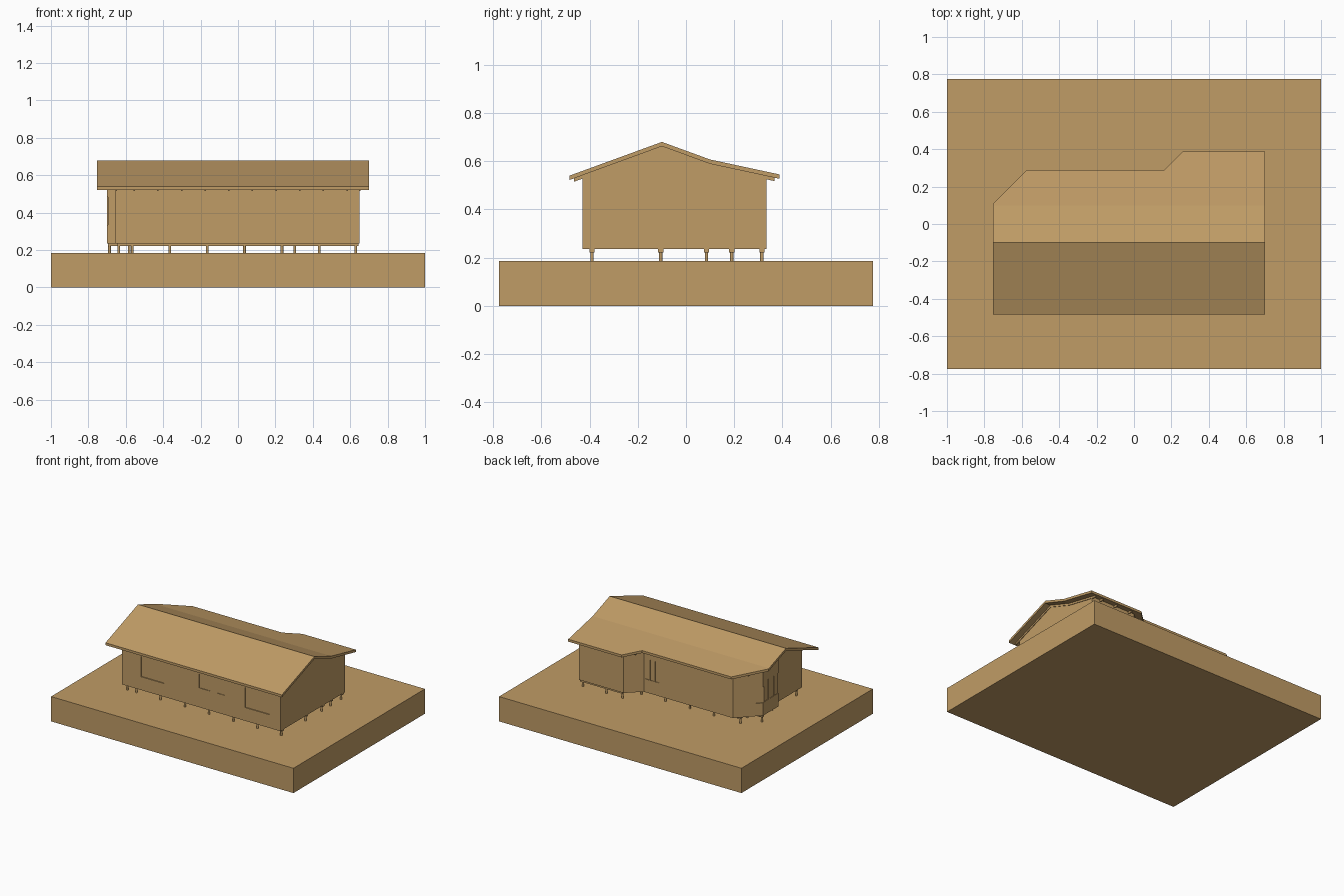
import bpy
import bmesh
from mathutils import Matrix, Vector

cube = bpy.data.objects.get("Cube")
if cube:
    bpy.data.objects.remove(cube, do_unlink=True)

tan = bpy.data.materials.new("tan_card")
tan.use_nodes = True
TAN = (0.527, 0.332, 0.133, 1)
tan.diffuse_color = TAN
for node in tan.node_tree.nodes:
    if node.type == 'BSDF_PRINCIPLED':
        node.inputs["Base Color"].default_value = TAN

RIDGE, BREAK, SLAB = -0.1, 0.1, 0.018
GROUND = 0.185


def roof_top(y):
    """Height of the roof surface: two pitches behind the ridge, one in front."""
    if y < RIDGE:
        return 0.68 - (RIDGE - y) * 0.365
    if y < BREAK:
        return 0.68 - (y - RIDGE) * 0.365
    return 0.607 - (y - BREAK) * 0.215


def roof_under(y):
    return roof_top(y) - SLAB


def finish(name, bm):
    bmesh.ops.recalc_face_normals(bm, faces=bm.faces[:])
    mesh = bpy.data.meshes.new(name)
    bm.to_mesh(mesh)
    bm.free()
    mesh.materials.append(tan)
    obj = bpy.data.objects.new(name, mesh)
    bpy.context.collection.objects.link(obj)
    return obj


def prism(name, outline, low, high):
    """Fill a plan outline between two heights given as functions of y."""
    bm = bmesh.new()
    bm.faces.new([bm.verts.new((x, y, 0)) for x, y in outline])
    for y in (RIDGE, BREAK):
        bmesh.ops.bisect_plane(bm, geom=bm.verts[:] + bm.edges[:] + bm.faces[:],
                               plane_co=(0, y, 0), plane_no=(0, 1, 0))
    base_verts, base_faces = bm.verts[:], bm.faces[:]
    rim = [e for e in bm.edges if e.is_boundary]
    upper = {v: bm.verts.new((v.co.x, v.co.y, high(v.co.y))) for v in base_verts}
    for f in base_faces:
        bm.faces.new([upper[v] for v in f.verts])
    for e in rim:
        a, b = e.verts
        bm.faces.new((a, b, upper[b], upper[a]))
    for v in base_verts:
        v.co.z = low(v.co.y)
    return finish(name, bm)


def add_box(bm, lo, hi, matrix=Matrix()):
    lo, hi = Vector(lo), Vector(hi)
    size = Matrix.Diagonal((*(hi - lo), 1))
    bmesh.ops.create_cube(bm, size=1, matrix=matrix @ Matrix.Translation((lo + hi) / 2) @ size)


def inset(outline, d):
    """Offset a counter-clockwise outline inwards."""
    pts = [Vector(p) for p in outline]
    result = []
    for i, p in enumerate(pts):
        a = (p - pts[i - 1]).normalized()
        b = (pts[(i + 1) % len(pts)] - p).normalized()
        na, nb = Vector((-a.y, a.x)), Vector((-b.y, b.x))
        result.append(tuple(p + (na + nb) * d / (1 + na.dot(nb))))
    return result


def cut(target, cutter):
    cutter.hide_render = True
    mod = target.modifiers.new("cut", 'BOOLEAN')
    mod.operation = 'DIFFERENCE'
    mod.solver = 'EXACT'
    mod.object = cutter
    bpy.context.view_layer.objects.active = target
    bpy.ops.object.modifier_apply(modifier=mod.name)
    bpy.data.objects.remove(cutter, do_unlink=True)


# Ground block
bm = bmesh.new()
add_box(bm, (-1, -0.775, 0), (1, 0.775, GROUND))
finish("ground_block", bm)

# House shell, hollow with a floor
plan = [(-0.655, -0.43), (0.65, -0.43), (0.65, 0.335), (0.28, 0.335), (0.18, 0.24),
        (-0.555, 0.24), (-0.70, 0.09), (-0.70, -0.09), (-0.655, -0.09)]
house = prism("house_walls", plan, lambda y: 0.236, roof_under)
cut(house, prism("room_cutter", inset(plan, 0.02), lambda y: 0.25,
                 lambda y: roof_top(y) + 0.05))

# Shallow windows and one open doorway: wall index, start, end, sill, head, depth
openings = [(0, 0.155, 0.345, 0.335, 0.485, 0.007), (0, 1.015, 1.215, 0.335, 0.485, 0.007),
            (0, 0.635, 0.725, 0.38, 0.485, 0.004), (0, 0.785, 0.845, 0.38, 0.485, 0.004),
            (5, 0.16, 0.34, 0.33, 0.45, 0.007), (5, 0.43, 0.70, 0.25, 0.505, 0.03),
            (7, 0.02, 0.16, 0.335, 0.485, 0.004)]
for wall, first, step in ((4, 0.012, 0.041), (6, 0.015, 0.063)):
    for k in range(3):
        start = first + k * step
        openings.append((wall, start, start + step * 0.75, 0.335, 0.485, 0.004))

bm = bmesh.new()
for wall, t0, t1, sill, head, depth in openings:
    p, q = Vector(plan[wall]), Vector(plan[(wall + 1) % len(plan)])
    d = (q - p).normalized()
    place = Matrix(((d.x, -d.y, 0, p.x), (d.y, d.x, 0, p.y), (0, 0, 1, 0), (0, 0, 0, 1)))
    add_box(bm, (t0, -0.02, sill), (t1, depth, head), place)
cut(house, finish("window_cutter", bm))

# Inner partition
bm = bmesh.new()
add_box(bm, (-0.09, -0.08, 0.25), (0.63, -0.06, 0.52))
finish("partition", bm)

# Roof slab
eaves = [(-0.755, -0.483), (0.70, -0.483), (0.70, 0.388), (0.26, 0.388), (0.16, 0.288),
         (-0.575, 0.288), (-0.755, 0.108)]
prism("roof", eaves, roof_under, roof_top)


def eave_back(x):
    """Rear edge of the roof at a given x."""
    if x < -0.575:
        return 0.288 - (-0.575 - x)
    return 0.288 + min(max(x - 0.16, 0), 0.1)


# Rafters under the roof
xs = [-0.65, 0.65] + [-0.555 + 0.1265 * i for i in range(10)]
for x in xs:
    back = eave_back(x) - 0.02
    prism("rafter", [(x - 0.004, -0.465), (x + 0.004, -0.465), (x + 0.004, back), (x - 0.004, back)],
          lambda y: roof_under(y) - 0.014, lambda y: roof_under(y) + 0.002)

# Floor beams and stilts
beams, stilts = bmesh.new(), bmesh.new()
for y, x0 in ((-0.39, -0.645), (-0.105, -0.645), (0.085, -0.695), (0.19, -0.59), (0.315, 0.295)):
    add_box(beams, (x0, y - 0.011, 0.222), (0.645, y + 0.011, 0.238))
    grid = [-0.565 + 0.2 * i for i in range(6)] + [0.63]
    for x in [x0 + 0.008] + [g for g in grid if g > x0 + 0.04]:
        bmesh.ops.create_cone(stilts, cap_ends=True, segments=12, radius1=0.007, radius2=0.007,
                              depth=0.05, matrix=Matrix.Translation((x, y, 0.203)))
finish("floor_beams", beams)
finish("stilts", stilts)
